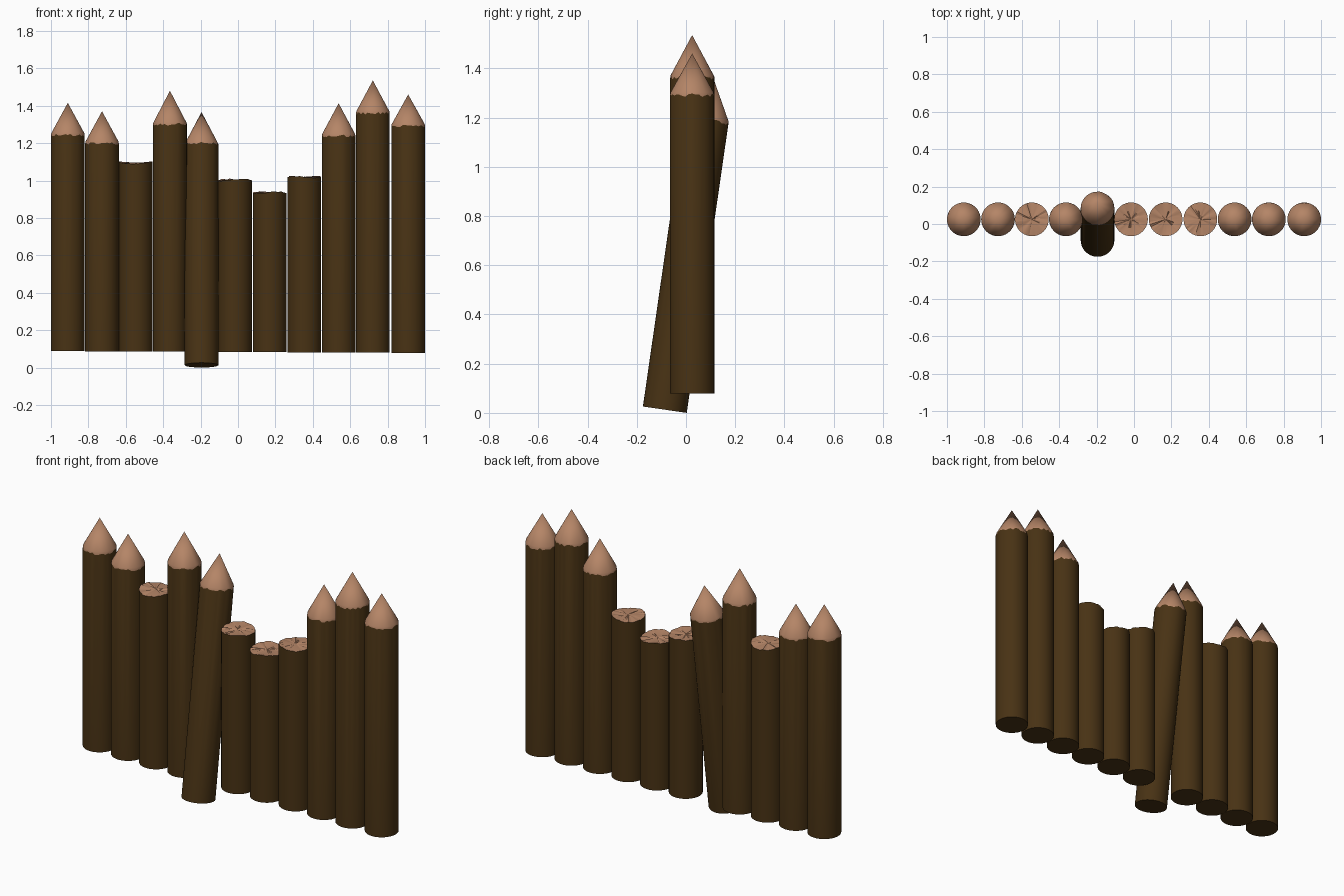
import bpy, bmesh, math, random
from mathutils import Matrix, Vector

if "Cube" in bpy.data.objects:
    bpy.data.objects.remove(bpy.data.objects["Cube"])

random.seed(4)
SIDES, R = 40, 0.09


def material(name, rgb):
    m = bpy.data.materials.new(name)
    m.diffuse_color = (*rgb, 1)
    m.use_nodes = True
    m.node_tree.nodes["Principled BSDF"].inputs["Base Color"].default_value = m.diffuse_color
    return m


BARK = material("dark_bark", (0.065, 0.032, 0.007))
WOOD = material("pale_wood", (0.46, 0.235, 0.135))


def ring(bm, radius, heights):
    return [bm.verts.new((radius * math.cos(2 * math.pi * i / SIDES),
                          radius * math.sin(2 * math.pi * i / SIDES), h))
            for i, h in enumerate(heights)]


def bridge(bm, a, b, mat):
    for i in range(SIDES):
        j = (i + 1) % SIDES
        bm.faces.new((a[i], a[j], b[j], b[i])).material_index = mat


def fan(bm, a, z, mat):
    c = bm.verts.new((0, 0, z))
    for i in range(SIDES):
        bm.faces.new((a[i], a[(i + 1) % SIDES], c)).material_index = mat


def log(name, length, tip, matrix):
    """Bark-covered log; tip > 0 gives a sharpened point, else a broken end."""
    bm = bmesh.new()
    base = ring(bm, R, [0] * SIDES)
    bm.faces.new(base[::-1]).material_index = 0
    if tip:
        # ragged bark edge with the carved cone above it
        rim = ring(bm, R, [length - random.uniform(0, 0.014) for _ in range(SIDES)])
        shoulder = ring(bm, R * 0.97, [length + 0.005] * SIDES)
        bridge(bm, base, rim, 0)
        bridge(bm, rim, shoulder, 1)
        fan(bm, shoulder, length + tip, 1)
    else:
        # uneven, splintered break
        a = random.uniform(0, 6.28)
        h = [length + 0.005 * math.cos(4 * math.pi * i / SIDES + a)
             + random.uniform(-0.003, 0.003) for i in range(SIDES)]
        rim = ring(bm, R, h)
        inner = ring(bm, R * 0.5, [length + random.uniform(-0.004, 0.003)
                                   for _ in range(SIDES)])
        bridge(bm, base, rim, 0)
        bridge(bm, rim, inner, 1)
        fan(bm, inner, length, 1)
    me = bpy.data.meshes.new(name)
    bm.to_mesh(me)
    bm.free()
    me.materials.append(BARK)
    me.materials.append(WOOD)
    ob = bpy.data.objects.new(name, me)
    bpy.context.collection.objects.link(ob)
    ob.matrix_world = matrix
    bpy.ops.object.select_all(action='DESELECT')
    ob.select_set(True)
    bpy.context.view_layer.objects.active = ob
    bpy.ops.object.shade_smooth_by_angle(angle=math.radians(25))


# upright logs: x, top of bark, apex height (0 = broken off)
UPRIGHT = [(-0.91, 1.25, 1.415), (-0.727, 1.205, 1.37), (-0.546, 1.095, 0),
           (-0.364, 1.307, 1.48), (-0.016, 1.003, 0), (0.169, 0.935, 0),
           (0.355, 1.018, 0), (0.538, 1.245, 1.413), (0.721, 1.367, 1.535),
           (0.91, 1.298, 1.46)]
for x, top, apex in UPRIGHT:
    z0 = 0.083 - 0.005 * x
    log("pointed_log" if apex else "broken_log", top - z0,
        apex - top if apex else 0, Matrix.Translation((x, 0.025, z0)))

# loose log leaning back through the wall
lean = Matrix.Translation((-0.195, -0.086, 0.013)) @ Matrix.Rotation(math.radians(-8.2), 4, 'X')
log("leaning_log", 1.195, 0.172, lean)
